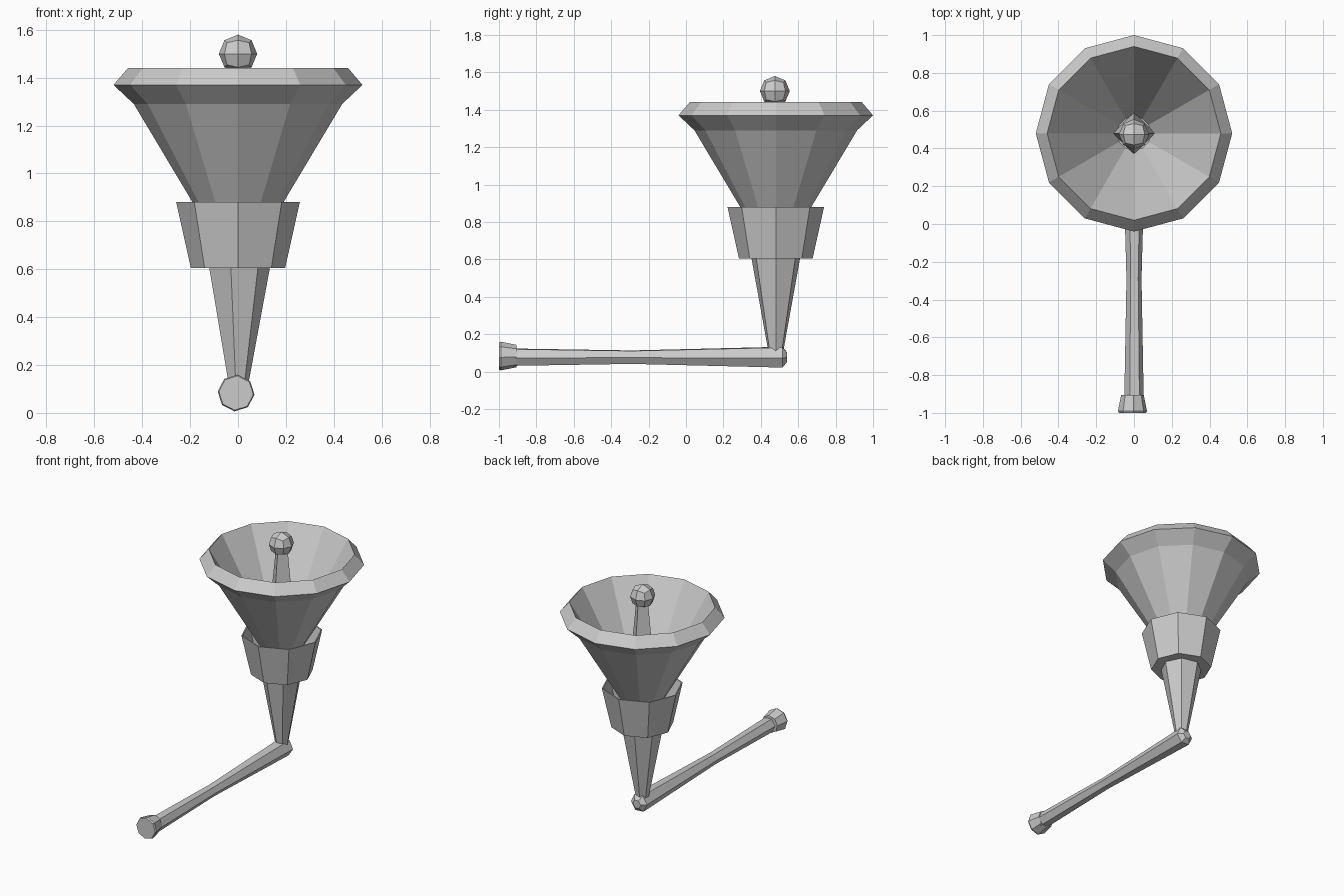
import bpy, bmesh
from math import sin, cos, radians, tau
from mathutils import Matrix, Vector

if "Cube" in bpy.data.objects:
    bpy.data.objects.remove(bpy.data.objects["Cube"])


def finish(bm, name, recalc=True):
    if recalc:
        bmesh.ops.recalc_face_normals(bm, faces=bm.faces)
    me = bpy.data.meshes.new(name)
    bm.to_mesh(me)
    bm.free()
    ob = bpy.data.objects.new(name, me)
    bpy.context.collection.objects.link(ob)
    return ob


def loft(name, profile, sides, matrix, turn=0.0):
    """Flat-faced turned part: profile is (radius, height), capped at both ends."""
    bm = bmesh.new()
    rings = []
    for r, h in profile:
        angles = [radians(turn) + tau * i / sides for i in range(sides)]
        rings.append([bm.verts.new(matrix @ Vector((r * cos(a), r * sin(a), h)))
                      for a in angles])
    for a, b in zip(rings, rings[1:]):
        for i in range(sides):
            j = (i + 1) % sides
            bm.faces.new((a[i], a[j], b[j], b[i]))
    bm.faces.new(rings[0])
    bm.faces.new(rings[-1])
    return finish(bm, name)


upright = Matrix.Translation((0, 0.48, 0))
# local z runs along world y, local y points to world z
along_y = Matrix(((-1, 0, 0, 0), (0, 0, 1, 0), (0, 1, 0, 0.077), (0, 0, 0, 1)))

# Wide hollow funnel with angled rim
loft("funnel", [(0.10, 0.73), (0.19, 0.88), (0.435, 1.29), (0.52, 1.37),
                (0.46, 1.44), (0.09, 0.83)], 12, upright)

# Open collar around the funnel base
loft("collar", [(0.197, 0.605), (0.258, 0.88), (0.25, 0.88), (0.19, 0.63)],
     8, upright)

# Tapered stem
loft("stem", [(0.04, 0.09), (0.045, 0.13), (0.134, 0.61)], 7, upright)

# Square post rising from the funnel
loft("centre_post", [(0.115, 0.80), (0.045, 1.46)], 4, upright)

# Faceted ball on the post
bm = bmesh.new()
bmesh.ops.create_cube(bm, size=1)
bmesh.ops.subdivide_edges(bm, edges=bm.edges[:], cuts=1, use_grid_fill=True)
for v in bm.verts:
    v.co = v.co.normalized() * 0.08 + Vector((0, 0.475, 1.5))
finish(bm, "ball_tip")

# Long pipe, waisted at the middle, with a blunt end
loft("pipe", [(0.052, -0.95), (0.04, -0.29), (0.062, 0.515), (0.03, 0.54)],
     6, along_y, turn=4)

# Flared mouthpiece
loft("mouthpiece", [(0.072, -1.0), (0.077, -0.99), (0.06, -0.905)], 8,
     Matrix.Translation((-0.008, 0, 0.006)) @ along_y, turn=5)
